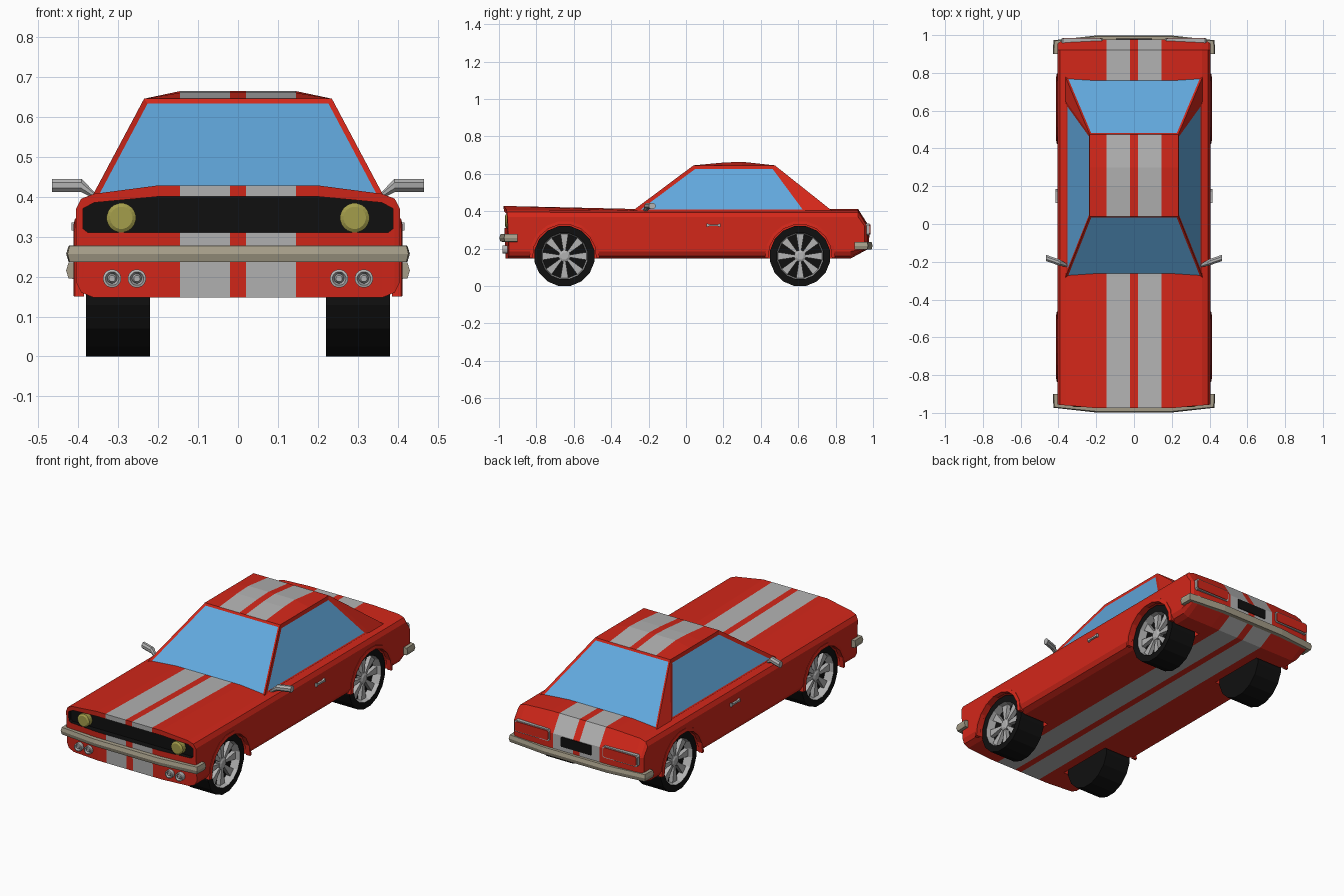
import bpy, bmesh
from math import sin, cos, pi, radians

if "Cube" in bpy.data.objects:
    bpy.data.objects.remove(bpy.data.objects["Cube"])


def mat(name, r, g, b):
    m = bpy.data.materials.new(name)
    m.diffuse_color = (r, g, b, 1)
    m.use_nodes = True
    m.node_tree.nodes["Principled BSDF"].inputs["Base Color"].default_value = m.diffuse_color
    return m


RED = mat("red paint", .65, .02, .01)
GREY = mat("stripe grey", .45, .45, .45)
BLACK = mat("black", .005, .005, .005)
GLASS = mat("blue glass", .12, .39, .72)
TAN = mat("bumper metal", .38, .34, .25)
LAMP = mat("yellow lamp", .37, .34, .07)


def finish(name, bm, mats):
    bmesh.ops.recalc_face_normals(bm, faces=bm.faces)
    me = bpy.data.meshes.new(name)
    bm.to_mesh(me)
    bm.free()
    for m in mats:
        me.materials.append(m)
    ob = bpy.data.objects.new(name, me)
    bpy.context.collection.objects.link(ob)
    return ob


def loft(name, rings, mats=(), pick=lambda i: 0, end=0):
    """Skin a row of equal closed rings and cap both ends."""
    bm = bmesh.new()
    vs = [[bm.verts.new(p) for p in r] for r in rings]
    n = len(rings[0])
    for i in range(len(vs) - 1):
        for k in range(n):
            q = (k + 1) % n
            f = bm.faces.new((vs[i][k], vs[i][q], vs[i + 1][q], vs[i + 1][k]))
            f.material_index = pick(i)
    bm.faces.new(vs[0])
    bm.faces.new(vs[-1]).material_index = end
    return finish(name, bm, mats)


def circ(x, y, z, r, axis, n=16):
    a = [(i + .5) * 2 * pi / n for i in range(n)]
    if axis == 'x':
        return [(x, y + r * cos(t), z + r * sin(t)) for t in a]
    return [(x + r * cos(t), y, z + r * sin(t)) for t in a]


def prism_y(name, pts, y0, y1, mats=()):
    return loft(name, [[(x, y, z) for x, z in pts] for y in (y0, y1)], mats)


def rect(x0, x1, z0, z1, c=.008):
    return [(x0 + c, z0), (x1 - c, z0), (x1, z0 + c), (x1, z1 - c),
            (x1 - c, z1), (x0 + c, z1), (x0, z1 - c), (x0, z0 + c)]


def cut(ob, cutter):
    m = ob.modifiers.new("cut", 'BOOLEAN')
    m.operation, m.object, m.solver = 'DIFFERENCE', cutter, 'EXACT'
    m.material_mode = 'TRANSFER'
    cutter.hide_render = True
    cutter.display_type = 'WIRE'


# Lower body: side profiles set across the width (x, hood z, deck z, floor z, nose y, tail y)
cols = [(.405, .37, .37, .185, -.955, .955), (.392, .395, .393, .16, -.958, .965),
        (.36, .407, .404, .147, -.96, .97), (.2, .428, .412, .147, -.975, .978),
        (.145, .428, .412, .147, -.975, .978), (.02, .428, .412, .147, -.975, .978)]
cols = [(-c[0],) + c[1:] for c in cols] + cols[::-1]
rings = [[(x, f, t), (x, -.28, d), (x, .92, d), (x, r, .32), (x, r, .2),
          (x, .88, b), (x, f + .01, b)] for x, t, d, b, f, r in cols]
body = loft("body", rings, [RED, GREY],
            lambda i: int(.02 < abs(cols[i][0] + cols[i + 1][0]) / 2 < .145))

# Grille recess
half = [(.375, .31), (.388, .32), (.388, .37), (.36, .385), (.2, .4)]
outline = half + [(-x, z) for x, z in half[::-1]]
cut(body, prism_y("grille_cutter", outline, -1.1, -.935, [BLACK]))

# Cabin
bm = bmesh.new()


def row(y, w, edge, crown):
    return [bm.verts.new((x, y, edge if abs(x) == w else crown))
            for x in (-w, -.145, -.02, .02, .145, w)]


base0 = [bm.verts.new((s * .368, -.295, .395)) for s in (-1, 1)]
base1 = [bm.verts.new((s * .368, .79, .395)) for s in (-1, 1)]
sill = [bm.verts.new((s * .368, .66, .395)) for s in (-1, 1)]
roof = [row(.04, .235, .645, .645), row(.2, .235, .645, .66),
        row(.3, .235, .645, .664), row(.475, .235, .645, .645)]
for a, b in zip(roof, roof[1:]):
    for k in range(5):
        f = bm.faces.new((a[k], a[k + 1], b[k + 1], b[k]))
        f.material_index = int(k in (1, 3))
screens = [bm.faces.new(base0 + roof[0][::-1]), bm.faces.new(base1 + roof[3][::-1])]
sides = []
for j, e in ((0, 0), (1, 5)):
    sides.append(bm.faces.new([base0[j]] + [r[e] for r in roof] + [sill[j]]))
    bm.faces.new((roof[3][e], base1[j], sill[j]))
bm.faces.new((base0[0], base0[1], sill[1], base1[1], base1[0], sill[0]))
bmesh.ops.recalc_face_normals(bm, faces=bm.faces)
for f in screens + sides:
    bmesh.ops.inset_region(bm, faces=[f], thickness=.012 if f in screens else .02,
                           depth=-.006, use_even_offset=True)
    f.material_index = 2
finish("cabin", bm, [RED, GREY, GLASS])

# Bumpers wrapping round the corners
path = [(.412, .9, 1, 0), (.412, .962, .8, .6), (.2, .98, 0, 1)]
path = [(-x, y, -dx, dy) for x, y, dx, dy in path] + path[::-1]
section = [(-.01, -.021), (-.01, .021), (.012, .02), (.018, 0), (.012, -.02)]
for name, s, z in (("front_bumper", -1, .257), ("rear_bumper", 1, .215)):
    loft(name, [[(x + dx * o, s * (y + dy * o), z + h) for o, h in section]
                for x, y, dx, dy in path], [TAN])

# Number plate panel
prism_y("rear_plate", rect(-.095, .095, .26, .315, .003), .95, .982, [BLACK])

for s, side in ((1, "right"), (-1, "left")):
    # Headlights and twin fog lights
    loft("headlight_" + side, [circ(s * .292, y, .347, r, 'y', 20)
         for y, r in ((-.93, .037), (-.962, .037), (-.968, .028))], [LAMP])
    for x in (.253, .315):
        loft("fog_light_" + side, [circ(s * x, y, .195, r, 'y', 16) for y, r in
             ((-.94, .023), (-.98, .023), (-.982, .017), (-.972, .012), (-.98, .008))], [GREY])

    # Tail lights: metal rim and red lens
    for name, e, y, m in (("tail_light_rim_", 0, .982, GREY), ("tail_light_", .006, .986, RED)):
        x = sorted((s * (.165 + e), s * (.385 - e)))
        prism_y(name + side, rect(x[0], x[1], .27 + e, .335 - e), .945, y, [m])

    # Door mirror and handle
    loft("mirror_" + side, [circ(s * x, y, z, r, 'x', 8) for x, y, z, r in
         ((.355, -.22, .4, .008), (.392, -.205, .428, .018), (.465, -.18, .428, .018))], [GREY])
    loft("door_handle_" + side, [[(s * x, y, .325 + h) for x, h in
         ((.4, -t), (.416, -t), (.416, t), (.4, t))]
         for y, t in ((.11, .01), (.125, .005), (.17, .005), (.185, .01))], [GREY])

    for end, cy in (("front", -.65), ("rear", .61)):
        tag = end + "_" + side
        # Wheel well and arch lip
        cut(body, loft("well_cutter_" + tag, [circ(s * x, cy, .16, .175, 'x', 16)
                                              for x in (.2, .5)], [RED]))
        lip = []
        for i in range(10):
            a = radians(-3 + i * 186 / 9)
            lip.append([(s * x, cy + r * cos(a), .16 + r * sin(a)) for r, x in
                        ((.17, .385), (.188, .385), (.188, .408), (.17, .412))])
        loft("wheel_arch_" + tag, lip, [RED])

        # Tyre with dished rim
        prof = ((.22, .12), (.22, .163), (.38, .163), (.38, .126), (.335, .118))
        loft("wheel_" + tag, [circ(s * x, cy, .16, r, 'x') for x, r in prof],
             [BLACK, GREY], lambda i: int(i == 3))
        loft("hub_" + tag, [circ(s * x, cy, .16, r, 'x', 8)
                            for x, r in ((.33, .032), (.36, .032), (.366, .02))], [GREY])
        # Eight tapered spokes
        for k in range(8):
            a = k * pi / 4
            c, d = cos(a), sin(a)
            loft("spoke_" + tag, [[(s * x, cy + r * c - t * d, .16 + r * d + t * c)
                 for x, t in ((.33, -w), (.358, -w), (.358, w), (.33, w))]
                 for r, w in ((.025, .006), (.118, .021))], [GREY])
